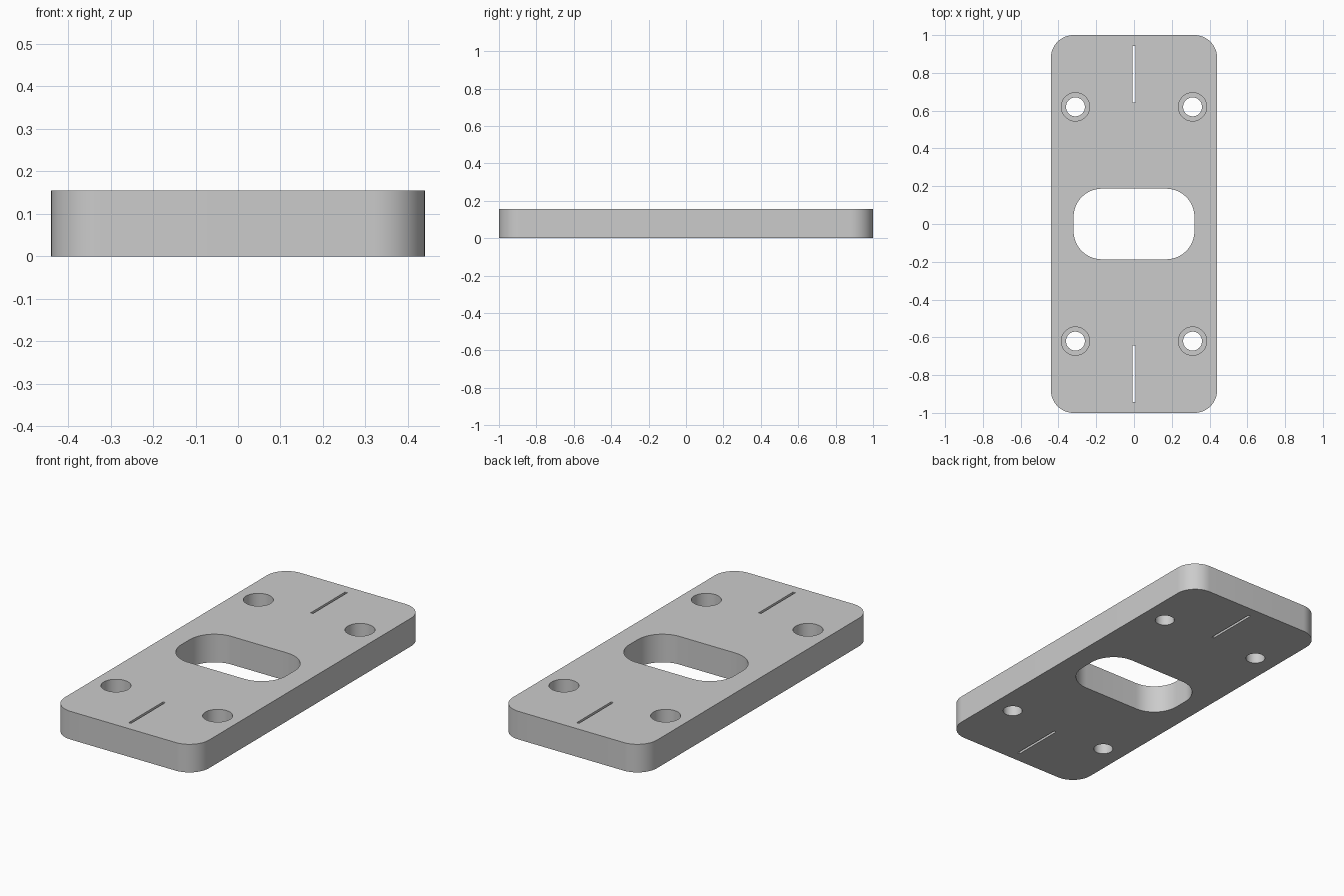
import bpy, bmesh
from math import sin, cos, pi, radians

if "Cube" in bpy.data.objects:
    bpy.data.objects.remove(bpy.data.objects["Cube"])

THICK = 0.155


def prism(name, outline, z0, z1):
    """Extrude a closed xy outline from z0 to z1."""
    bm = bmesh.new()
    base = bm.faces.new([bm.verts.new((x, y, z0)) for x, y in outline])
    top = bmesh.ops.extrude_face_region(bm, geom=[base])["geom"]
    bmesh.ops.translate(bm, vec=(0, 0, z1 - z0),
                        verts=[v for v in top if isinstance(v, bmesh.types.BMVert)])
    bmesh.ops.recalc_face_normals(bm, faces=bm.faces)
    mesh = bpy.data.meshes.new(name)
    bm.to_mesh(mesh)
    bm.free()
    obj = bpy.data.objects.new(name, mesh)
    bpy.context.collection.objects.link(obj)
    return obj


def rounded_rect(hx, hy, r, n=16):
    pts = []
    for q, (sx, sy) in enumerate([(1, 1), (-1, 1), (-1, -1), (1, -1)]):
        for i in range(n + 1):
            a = (q + i / n) * pi / 2
            pts.append((sx * (hx - r) + r * cos(a), sy * (hy - r) + r * sin(a)))
    return pts


def circle(cx, cy, r, n=48):
    return [(cx + r * cos(2 * pi * i / n), cy + r * sin(2 * pi * i / n)) for i in range(n)]


def cut(target, outline, z0=-0.1, z1=THICK + 0.1):
    cutter = prism("cutter", outline, z0, z1)
    cutter.hide_render = True
    mod = target.modifiers.new("cut", "BOOLEAN")
    mod.operation, mod.solver, mod.object = "DIFFERENCE", "EXACT", cutter
    bpy.context.view_layer.objects.active = target
    bpy.ops.object.modifier_apply(modifier=mod.name)
    bpy.data.objects.remove(cutter)


# Rounded plate with a central window
plate = prism("mounting_plate", rounded_rect(0.44, 1.0, 0.12), 0, THICK)
cut(plate, rounded_rect(0.32, 0.187, 0.15))

for sy in (-1, 1):
    # Narrow alignment slit near each end
    w, y0, y1 = 0.007, sy * 0.643, sy * 0.942
    cut(plate, [(-w, y0), (w, y0), (w, y1), (-w, y1)])
    # Counterbored screw holes
    for sx in (-1, 1):
        cut(plate, circle(sx * 0.31, sy * 0.62, 0.075), z0=0.065)
        cut(plate, circle(sx * 0.31, sy * 0.62, 0.05))

# Smooth the round walls, keep the rims sharp
bpy.ops.object.select_all(action="DESELECT")
plate.select_set(True)
bpy.context.view_layer.objects.active = plate
bpy.ops.object.shade_smooth_by_angle(angle=radians(30))
